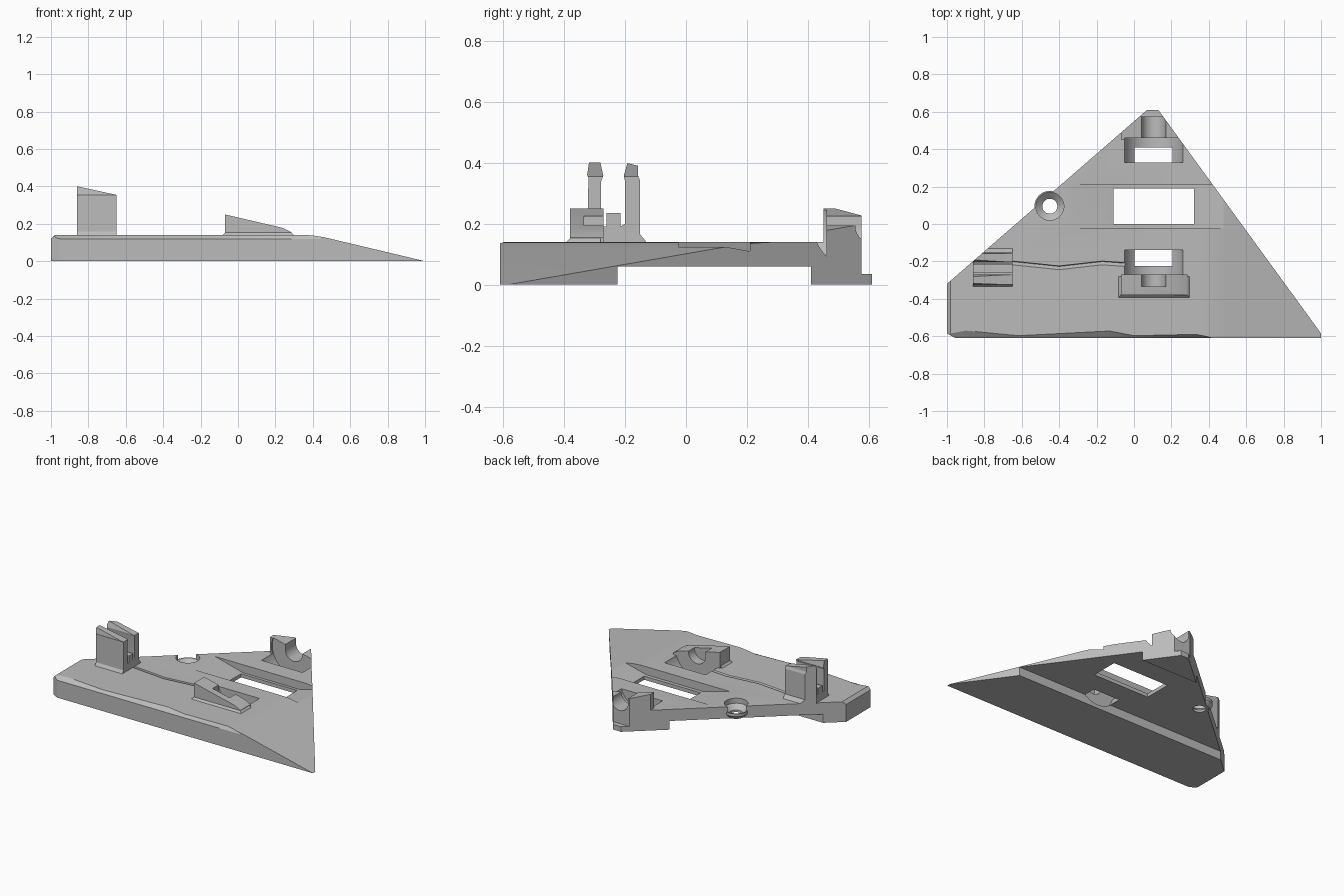
import bpy, bmesh, math
from mathutils import Vector

if "Cube" in bpy.data.objects:
    bpy.data.objects.remove(bpy.data.objects["Cube"])

grey = bpy.data.materials.new("light_grey")
grey.diffuse_color = (0.5, 0.5, 0.5, 1)
grey.use_nodes = True
grey.node_tree.nodes["Principled BSDF"].inputs["Base Color"].default_value = grey.diffuse_color


def loft(name, rings):
    """Solid through matching rings of 3D points, capped at both ends."""
    bm = bmesh.new()
    rows = [[bm.verts.new(p) for p in r] for r in rings]
    n = len(rows[0])
    for a, b in zip(rows, rows[1:]):
        for i in range(n):
            j = (i + 1) % n
            bm.faces.new((a[i], a[j], b[j], b[i]))
    bm.faces.new(rows[0])
    bm.faces.new(rows[-1])
    bmesh.ops.recalc_face_normals(bm, faces=bm.faces)
    mesh = bpy.data.meshes.new(name)
    bm.to_mesh(mesh)
    bm.free()
    mesh.materials.append(grey)
    ob = bpy.data.objects.new(name, mesh)
    bpy.context.collection.objects.link(ob)
    return ob


def prism(name, pts, axis, a, b):
    """Extrude a 2D profile along an axis from a to b."""
    def at(p, t):
        v = list(p)
        v.insert("xyz".index(axis), t)
        return Vector(v)
    return loft(name, [[at(p, t) for p in pts] for t in (a, b)])


def box(name, x0, x1, y0, y1, z0, z1):
    return prism(name, [(x0, y0), (x1, y0), (x1, y1), (x0, y1)], "z", z0, z1)


def circle(u, v, r, n=48):
    return [(u + r * math.cos(2 * math.pi * i / n), v + r * math.sin(2 * math.pi * i / n))
            for i in range(n)]


def cone(name, x, y, levels):
    """Upright turned solid from (radius, height) levels."""
    return loft(name, [[(px, py, z) for px, py in circle(x, y, r)] for r, z in levels])


def apply_bool(ob, tool, op="DIFFERENCE"):
    mod = ob.modifiers.new("cut", "BOOLEAN")
    mod.operation, mod.solver, mod.object = op, "EXACT", tool
    dg = bpy.context.evaluated_depsgraph_get()
    dg.update()
    mesh = bpy.data.meshes.new_from_object(ob.evaluated_get(dg))
    ob.modifiers.clear()
    ob.data = mesh
    bpy.data.objects.remove(tool)


OUTLINE = [(-0.955, -0.61), (1, -0.61), (1, -0.585), (0.13, 0.61),
           (0.07, 0.61), (-1, -0.32), (-1, -0.585)]


def clip_to_outline(ob):
    apply_bool(ob, prism("outline_cutter", OUTLINE, "z", -0.1, 0.6), "INTERSECT")


AX, AZ = 0.105, 0.19   # axle centre shared by both bearings


def cut_wheel(ob):
    """Round wheel wells and axle seats."""
    for y0, y1 in ((-0.27, -0.14), (0.33, 0.46)):
        apply_bool(ob, prism("well_cutter", circle(AX, AZ, 0.165), "y", y0, y1))
    for y0, y1 in ((-0.335, -0.2), (0.4, 0.577)):
        seat = [(AX + 0.065 * math.cos(a), AZ + 0.065 * math.sin(a))
                for a in [math.pi + math.pi * i / 20 for i in range(21)]]
        seat += [(AX + 0.065, 0.4), (AX - 0.065, 0.4)]
        apply_bool(ob, prism("seat_cutter", seat, "y", y0, y1))


# Base plate: wedge side profile trimmed to the triangular outline
plate = prism("base_plate", [(-1.1, 0), (1, 0), (0.5, 0.119), (0.46, 0.128), (0.42, 0.135),
                             (0.38, 0.139), (0.34, 0.14), (-1.1, 0.14)], "y", -0.7, 0.7)
clip_to_outline(plate)

# Raised underside between front foot and rear foot
apply_bool(plate, box("underside_cutter", -1.2, 1.2, -0.225, 0.41, -0.1, 0.06))

# Sloping channel with a window through its floor
apply_bool(plate, prism("channel_cutter", [(-0.32, 0.14), (-0.11, 0.085), (0.32, 0.085),
                                           (0.48, 0.124), (0.48, 0.2), (-0.32, 0.2)],
                        "y", -0.025, 0.21))
apply_bool(plate, box("window_cutter", -0.11, 0.32, 0, 0.19, -0.1, 0.3))

# Wheel wells, and the low tip behind the rear bearing
cut_wheel(plate)
apply_bool(plate, box("tip_cutter", -0.5, 0.5, 0.575, 0.8, 0.035, 0.4))

# Uneven chamfer along the front edge, straight one on the left edge
edge = [(-1.1, -0.59), (-0.98, -0.585), (-0.9, -0.57), (-0.62, -0.597), (-0.13, -0.572),
        (0, -0.597), (0.33, -0.59), (0.44, -0.609)]
apply_bool(plate, loft("front_chamfer_cutter", [
    [(x, -0.65, 0.12), (x, -0.61, 0.12), (x, y, 0.14), (x, y, 0.2), (x, -0.65, 0.2)]
    for x, y in edge]))
apply_bool(plate, prism("left_chamfer_cutter", [(-1.01, 0.11), (-0.97, 0.15), (-1.1, 0.15),
                                                (-1.1, 0.11)], "y", -0.7, 0))

# Crooked groove across the top
groove = [(-0.95, -0.19), (-0.8, -0.195), (-0.65, -0.207), (-0.4, -0.233),
          (-0.17, -0.207), (-0.03, -0.217)]
apply_bool(plate, loft("groove_cutter", [
    [(x, y - 0.012, 0.141), (x, y + 0.006, 0.12), (x, y + 0.009, 0.141)] for x, y in groove]))

# Screw boss with countersunk hole, bulging past the left edge
SX, SY = -0.45, 0.095
apply_bool(plate, cone("screw_cutter", SX, SY, [(0.04, 0), (0.04, 0.075), (0.075, 0.105),
                                               (0.075, 0.2)]))
boss = cone("screw_boss", SX, SY, [(0.06, 0.06), (0.082, 0.085), (0.082, 0.105)])
apply_bool(boss, cone("screw_cutter", SX, SY, [(0.04, 0), (0.04, 0.075), (0.075, 0.105),
                                              (0.075, 0.2)]))

# Bearing blocks with a sloping top
for name, y0, y1, z0 in (("front_bearing", -0.38, -0.27, 0.1), ("rear_bearing", 0.45, 0.575, 0.0)):
    ob = prism(name, [(-0.07, z0), (0.285, z0), (0.285, 0.155), (0.24, 0.178), (-0.07, 0.25)],
               "y", y0, y1)
    clip_to_outline(ob)
    cut_wheel(ob)

# Small flare at the foot of the front bearing
flare = loft("front_bearing_foot", [
    [(-0.07 - d, -0.38 - d, z), (0.285 + d, -0.38 - d, z), (0.285 + d, -0.28, z), (-0.07 - d, -0.28, z)]
    for d, z in ((0.012, 0.13), (0.012, 0.14), (0, 0.153))])
cut_wheel(flare)

# Two-pronged clip with a short middle rib and flared foot
clip = prism("cable_clip", [
    (-0.335, 0.1), (-0.335, 0.14), (-0.322, 0.16), (-0.32, 0.35), (-0.324, 0.36), (-0.315, 0.42),
    (-0.285, 0.42), (-0.271, 0.357), (-0.278, 0.34), (-0.278, 0.19), (-0.26, 0.19),
    (-0.26, 0.235), (-0.215, 0.235), (-0.215, 0.19), (-0.2, 0.2), (-0.2, 0.34), (-0.204, 0.357),
    (-0.186, 0.42), (-0.157, 0.42), (-0.157, 0.357), (-0.15, 0.34), (-0.15, 0.165),
    (-0.13, 0.14), (-0.13, 0.1)], "x", -0.86, -0.65)
apply_bool(clip, prism("slope_cutter", [(-0.9, 0.409), (-0.6, 0.344), (-0.6, 0.6), (-0.9, 0.6)],
                       "y", -0.5, 0))
clip_to_outline(clip)

# Smooth the round surfaces, keep edges crisp
for ob in bpy.context.collection.objects:
    ob.select_set(True)
    bpy.context.view_layer.objects.active = ob
bpy.ops.object.shade_smooth_by_angle(angle=math.radians(20))
